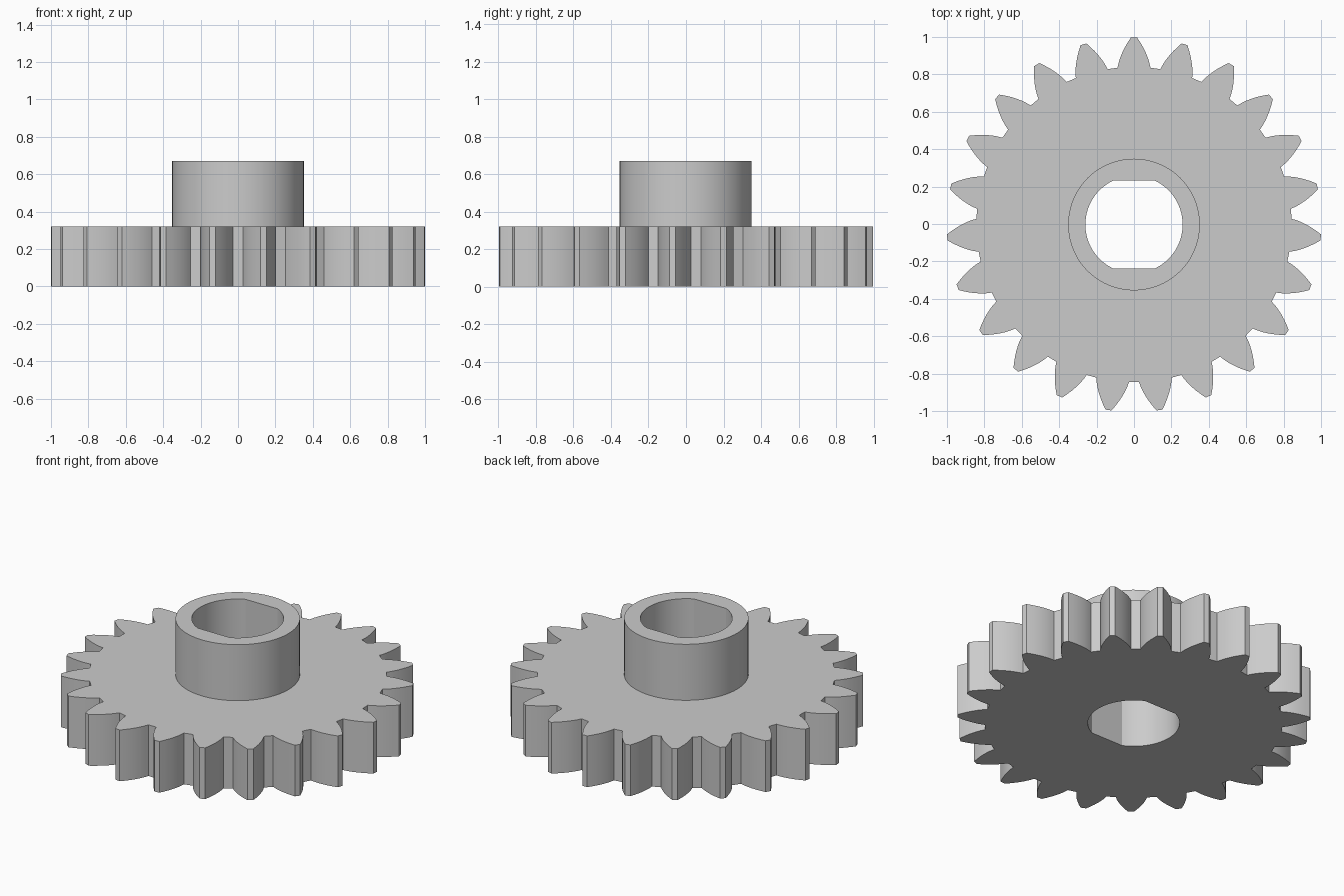
import bpy
import bmesh
from math import acos, asin, cos, pi, radians, sin, tan
from mathutils import Vector

cube = bpy.data.objects.get("Cube")
if cube:
    bpy.data.objects.remove(cube, do_unlink=True)

# Main dimensions
TEETH = 23
TIP_R, PITCH_R, ROOT_R = 1.001, 0.921, 0.843
PRESSURE = radians(28)
WHEEL_H, TOTAL_H = 0.32, 0.67
HUB_R, BORE_R, BORE_FLAT = 0.352, 0.26, 0.235
CENTRE_Y = -0.003

grey = bpy.data.materials.new("plain grey")
grey.use_nodes = True
colour = (0.6, 0.6, 0.6, 1)
grey.diffuse_color = colour
grey.node_tree.nodes["Principled BSDF"].inputs["Base Color"].default_value = colour


def polar(r, a):
    return Vector((r * cos(a), r * sin(a)))


def half_angle(r):
    """Half the angular width of an involute tooth at radius r."""
    a = acos(min(1, PITCH_R * cos(PRESSURE) / r))
    return pi / (2 * TEETH) + (tan(PRESSURE) - PRESSURE) - (tan(a) - a)


def gear_outline(steps=6):
    radii = [ROOT_R + (TIP_R - ROOT_R) * i / steps for i in range(steps + 1)]
    points = []
    for t in range(TEETH):
        mid = pi / 2 + t * 2 * pi / TEETH
        points += [polar(r, mid - half_angle(r)) for r in radii]
        points += [polar(r, mid + half_angle(r)) for r in reversed(radii)]
    return points


def circle(r, n=80):
    return [polar(r, 2 * pi * i / n) for i in range(n)]


def bore_outline(n=28):
    """Round bore with a flat at the front and at the back."""
    a = asin(BORE_FLAT / BORE_R)
    right = [polar(BORE_R, -a + 2 * a * i / n) for i in range(n + 1)]
    return right + [-p for p in right]


def ring_solid(name, outer, inner, z0, z1):
    """Extrude the area between two outlines from z0 to z1."""
    bm = bmesh.new()
    edges = []
    for outline in (outer, inner):
        vs = [bm.verts.new((p.x, p.y + CENTRE_Y, z0)) for p in outline]
        edges += [bm.edges.new((v, vs[i - 1])) for i, v in enumerate(vs)]
    bmesh.ops.triangle_fill(bm, edges=edges, use_beauty=True, normal=(0, 0, 1))
    top = bmesh.ops.extrude_face_region(bm, geom=bm.faces[:], use_keep_orig=True)["geom"]
    bmesh.ops.translate(bm, vec=(0, 0, z1 - z0),
                        verts=[g for g in top if isinstance(g, bmesh.types.BMVert)])
    bmesh.ops.recalc_face_normals(bm, faces=bm.faces[:])
    mesh = bpy.data.meshes.new(name)
    bm.to_mesh(mesh)
    bm.free()
    mesh.materials.append(grey)
    obj = bpy.data.objects.new(name, mesh)
    bpy.context.collection.objects.link(obj)
    bpy.ops.object.select_all(action="DESELECT")
    obj.select_set(True)
    bpy.context.view_layer.objects.active = obj
    bpy.ops.object.shade_smooth_by_angle(angle=radians(18))
    return obj


# Toothed wheel and the collar on top of it, sharing one bore
ring_solid("gear_wheel", gear_outline(), bore_outline(), 0, WHEEL_H)
ring_solid("hub_collar", circle(HUB_R), bore_outline(), WHEEL_H, TOTAL_H)
